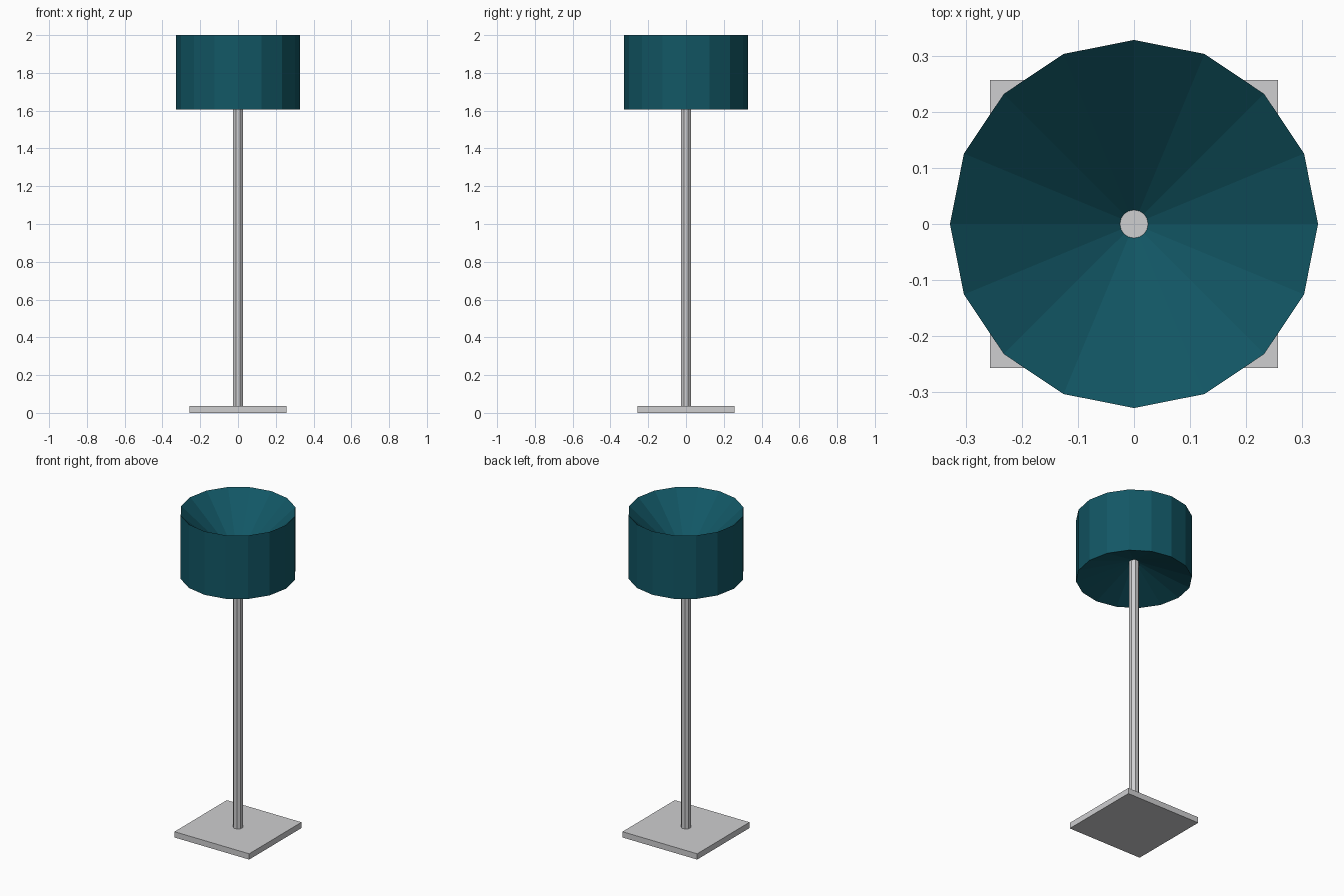
import bpy, bmesh, math

if "Cube" in bpy.data.objects:
    bpy.data.objects.remove(bpy.data.objects["Cube"])


def material(name, rgb):
    m = bpy.data.materials.new(name)
    m.diffuse_color = (*rgb, 1)
    m.use_nodes = True
    m.node_tree.nodes["Principled BSDF"].inputs["Base Color"].default_value = m.diffuse_color
    return m


def make(name, bm, mat):
    bmesh.ops.recalc_face_normals(bm, faces=bm.faces)
    me = bpy.data.meshes.new(name)
    bm.to_mesh(me)
    bm.free()
    ob = bpy.data.objects.new(name, me)
    ob.data.materials.append(mat)
    bpy.context.collection.objects.link(ob)
    return ob


def lathe(name, profile, sides, turn, mat, closed=False, caps=False):
    """Revolve (radius, z) points into flat-sided rings."""
    bm = bmesh.new()
    rings = []
    for r, z in profile:
        angles = [turn + math.tau * i / sides for i in range(sides)]
        rings.append([bm.verts.new((r * math.cos(a), r * math.sin(a), z)) for a in angles])
    pairs = list(zip(rings, rings[1:]))
    if closed:
        pairs.append((rings[-1], rings[0]))
    for lo, hi in pairs:
        for i in range(sides):
            j = (i + 1) % sides
            bm.faces.new((lo[i], lo[j], hi[j], hi[i]))
    if caps:
        bm.faces.new(rings[0])
        bm.faces.new(rings[-1])
    return make(name, bm, mat)


metal = material("light grey metal", (0.62, 0.62, 0.63))
teal = material("dark teal fabric", (0.006, 0.095, 0.13))

# Square base plate
lathe("base_plate", [(0.257 * math.sqrt(2), 0), (0.257 * math.sqrt(2), 0.036)],
      4, math.pi / 4, metal, caps=True)

# Octagonal pole, ending where the shade's two cones meet
lathe("pole", [(0.0285, 0.036), (0.0285, 1.722)], 8, math.pi / 8, metal, caps=True)

# Drum shade: straight wall, with the top and bottom sunk as cones to the pole
lathe("shade", [(0.328, 1.605), (0.328, 2.0), (0.024, 1.721), (0.024, 1.717)],
      16, 0, teal, closed=True)
